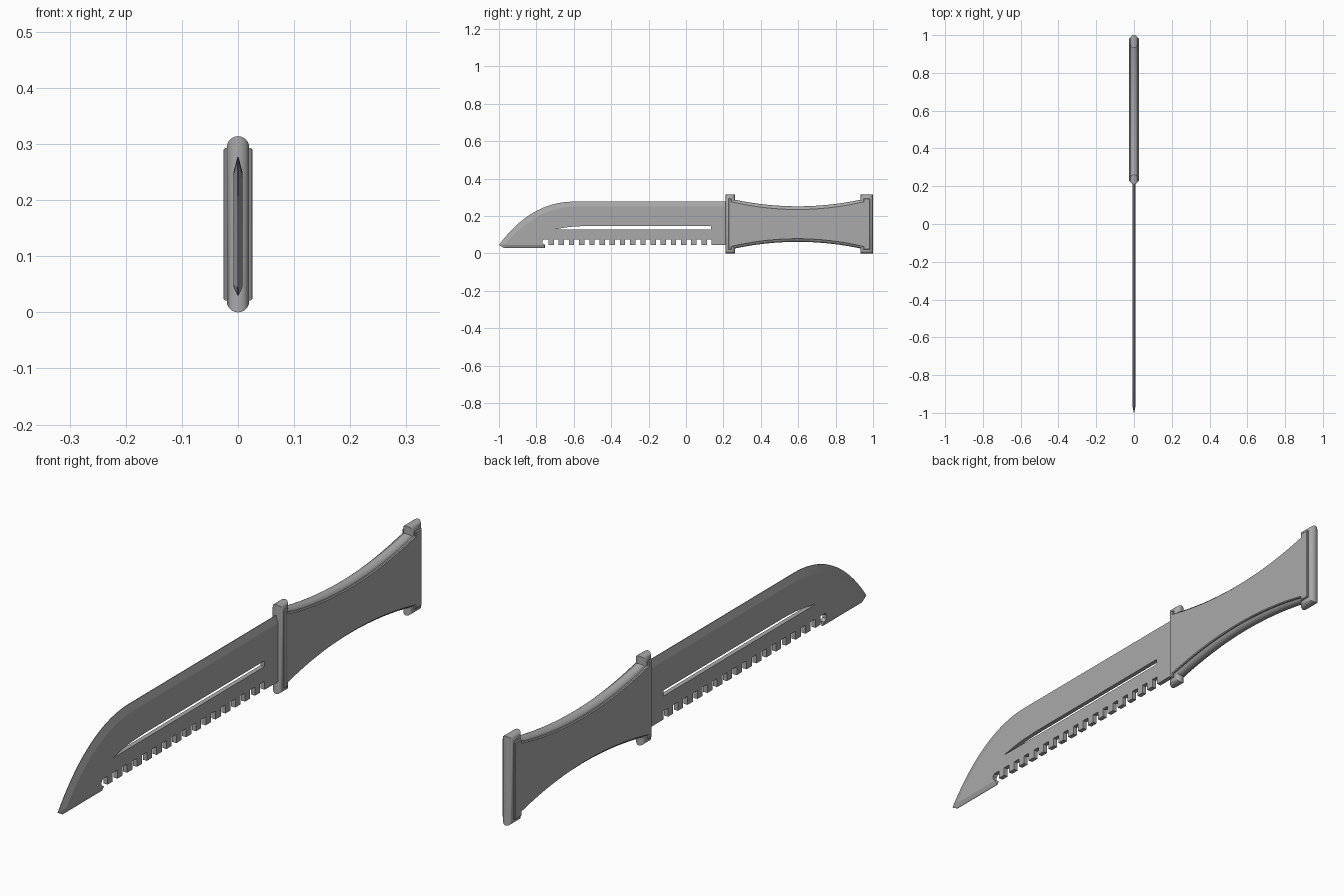
import bpy, bmesh, math
from mathutils import Vector

if "Cube" in bpy.data.objects:
    bpy.data.objects.remove(bpy.data.objects["Cube"])

steel = bpy.data.materials.new("grey_steel")
steel.use_nodes = True
GREY = (0.4, 0.4, 0.4, 1)
steel.diffuse_color = GREY
steel.node_tree.nodes["Principled BSDF"].inputs["Base Color"].default_value = GREY

MID = 0.157  # height of the handle's centre line


def finish(name, bm):
    bmesh.ops.recalc_face_normals(bm, faces=bm.faces)
    mesh = bpy.data.meshes.new(name)
    bm.to_mesh(mesh)
    bm.free()
    mesh.materials.append(steel)
    ob = bpy.data.objects.new(name, mesh)
    bpy.context.collection.objects.link(ob)
    return ob


def smooth(ob, angle):
    bpy.ops.object.select_all(action="DESELECT")
    ob.select_set(True)
    bpy.context.view_layer.objects.active = ob
    bpy.ops.object.shade_smooth_by_angle(angle=math.radians(angle))


def loft(name, rings):
    """Join outlines, given as (x, [(y, z), ...]), into a closed solid."""
    bm = bmesh.new()
    rows = [[bm.verts.new((x, y, z)) for y, z in pts] for x, pts in rings]
    n = len(rows[0])
    for a, b in zip(rows, rows[1:]):
        for i in range(n):
            j = (i + 1) % n
            bm.faces.new((a[i], a[j], b[j], b[i]))
    bm.faces.new(rows[0])
    bm.faces.new(rows[-1])
    return finish(name, bm)


def offset(pts, d):
    """Move a clockwise or counter-clockwise outline inward by d with mitres."""
    n = len(pts)
    area = sum(pts[i - 1][0] * pts[i][1] - pts[i][0] * pts[i - 1][1] for i in range(n))
    s = 1 if area > 0 else -1
    out = []
    for i in range(n):
        p, q, r = (Vector(pts[k % n]) for k in (i - 1, i, i + 1))
        a, b = (q - p).normalized(), (r - q).normalized()
        na, nb = Vector((-a.y, a.x)) * s, Vector((-b.y, b.x)) * s
        m = (na + nb) / (1 + na.dot(nb))
        out.append(tuple(q + m * d))
    return out


def bezier(a, b, c, n):
    a, b, c = Vector(a), Vector(b), Vector(c)
    ts = [i / n for i in range(n + 1)]
    return [tuple(a * (1 - t) ** 2 + b * 2 * t * (1 - t) + c * t * t) for t in ts]


def waisted(y0, y1, shoulder0, shoulder1, tall, high, waist):
    """Handle outline: tall ends joined by a waisted curve, mirrored below."""
    curve = bezier((shoulder0, high), ((shoulder0 + shoulder1) / 2, 2 * waist - high),
                   (shoulder1, high), 24)
    top = [(y0, tall), (shoulder0, tall)] + curve + [(shoulder1, tall), (y1, tall)]
    return [(y, MID + h) for y, h in top] + [(y, MID - h) for y, h in reversed(top)]


# Handle core with guard and pommel, rounded all the way round its rim
core = waisted(0.21, 1.0, 0.262, 0.932, 0.157, 0.13, 0.095)
R = 0.02
steps = [math.radians(a) for a in range(-90, 91, 15)]
handle = loft("handle_core", [(R * math.sin(a), offset(core, R * (1 - math.cos(a)))) for a in steps])
smooth(handle, 35)

# Grip plates, one on each side
plate = waisted(0.226, 0.985, 0.243, 0.948, 0.136, 0.122, 0.081)
for name, s in (("left_grip_plate", 1), ("right_grip_plate", -1)):
    ob = loft(name, [(s * 0.012, plate), (s * 0.023, plate), (s * 0.026, offset(plate, 0.003))])
    smooth(ob, 30)

# Blade outline: rim points paired with the points where the flat side begins
rim = bezier((-1, 0.045), (-0.83, 0.277), (-0.6, 0.277), 20) + [(0.23, 0.277)]
flat = bezier((-0.965, 0.05), (-0.8, 0.25), (-0.59, 0.25), 20) + [(0.23, 0.25)]
lower = [(0.23, 0.045)]
PITCH = 0.0545
for i in range(16, -1, -1):
    y = -0.735 + i * PITCH
    lower += [(y, 0.045), (y, 0.075), (y - 0.026, 0.075)]
    lower += [(y - 0.026, 0.045)] if i else [(y - 0.033, 0.066), (y - 0.033, 0.054), (y - 0.02, 0.047)]
rim += lower + [(-0.755, 0.03), (-0.975, 0.03)]
flat += lower + [(-0.757, 0.045), (-0.955, 0.045)]
T = 0.008
blade = loft("blade", [(-T, flat), (-0.001, rim), (0.001, rim), (T, flat)])

# Long slot cut through the blade
slot = [(-0.71, 0.127), (-0.65, 0.138), (-0.6, 0.144), (-0.53, 0.147), (0.135, 0.147), (0.135, 0.127)]
cutter = loft("slot_cutter", [(-0.05, slot), (0.05, slot)])
cutter.hide_render = True
mod = blade.modifiers.new("slot", "BOOLEAN")
mod.object = cutter
mod.operation = "DIFFERENCE"
mod.solver = "EXACT"
bpy.context.view_layer.objects.active = blade
bpy.ops.object.modifier_apply(modifier=mod.name)
bpy.data.objects.remove(cutter)
smooth(blade, 12)
